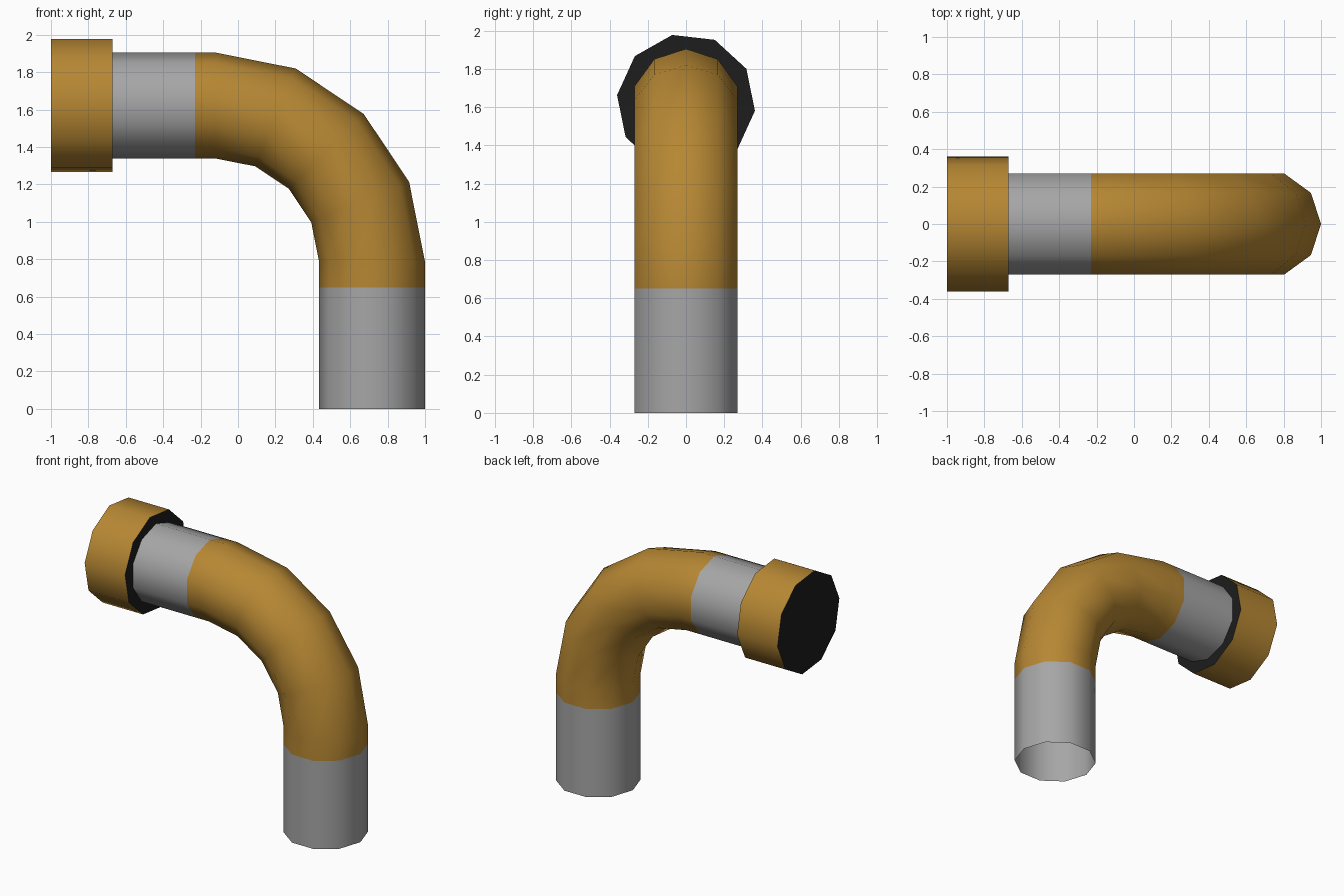
import bpy, bmesh, math
from mathutils import Vector

if "Cube" in bpy.data.objects:
    bpy.data.objects.remove(bpy.data.objects["Cube"])

SIDES = 10


def material(name, srgb):
    m = bpy.data.materials.new(name)
    lin = [((c / 255 + 0.055) / 1.055) ** 2.4 for c in srgb]
    m.diffuse_color = (*lin, 1)
    m.use_nodes = True
    m.node_tree.nodes["Principled BSDF"].inputs["Base Color"].default_value = m.diffuse_color
    return m


brass = material("brass", (182, 135, 51))
grey = material("grey metal", (166, 166, 166))
dark = material("dark end", (29, 29, 29))


def finish(name, bm, mats, angle):
    me = bpy.data.meshes.new(name)
    bm.to_mesh(me)
    bm.free()
    for m in mats:
        me.materials.append(m)
    ob = bpy.data.objects.new(name, me)
    bpy.context.collection.objects.link(ob)
    bpy.ops.object.select_all(action='DESELECT')
    ob.select_set(True)
    bpy.context.view_layer.objects.active = ob
    bpy.ops.object.shade_smooth_by_angle(angle=math.radians(angle))
    return ob


def ring(bm, centre, out, radius, phase=0.0):
    """Ring of vertices in the plane spanned by `out` and the y axis."""
    side = Vector((0, 1, 0))
    return [bm.verts.new(centre + radius * (math.cos(a) * out + math.sin(a) * side))
            for a in (phase + 2 * math.pi * i / SIDES for i in range(SIDES))]


def bridge(bm, r0, r1, mat):
    for i in range(SIDES):
        j = (i + 1) % SIDES
        bm.faces.new((r0[i], r0[j], r1[j], r1[i])).material_index = mat


# Bent pipe: open at the bottom, grey ends with a brass bend
CX, CZ, BEND, R = -0.12, 0.785, 0.837, 0.283
X, Z = Vector((1, 0, 0)), Vector((0, 0, 1))
path = [(Vector((CX + BEND, 0, z)), X) for z in (0, 0.65)]
for k in range(5):
    a = math.radians(22.5 * k)
    out = Vector((math.cos(a), 0, math.sin(a)))
    path.append((Vector((CX, 0, CZ)) + BEND * out, out))
path += [(Vector((x, 0, CZ + BEND)), Z) for x in (-0.23, -0.68)]

bm = bmesh.new()
rings = [ring(bm, c, o, R) for c, o in path]
last = len(rings) - 2
for n in range(last + 1):
    bridge(bm, rings[n], rings[n + 1], 1 if n in (0, last) else 0)
finish("bent_pipe", bm, [brass, grey], 50)

# End collar: slightly twisted ten-sided drum with dark end faces
bm = bmesh.new()
phase = math.radians(-11.5)
a, b = [ring(bm, Vector((x, 0, CZ + BEND)), Z, 0.363, phase) for x in (-0.67, -1.0)]
bridge(bm, a, b, 0)
for r in (a, b):
    bm.faces.new(r).material_index = 1
bmesh.ops.recalc_face_normals(bm, faces=bm.faces)
finish("end_collar", bm, [brass, dark], 50)
